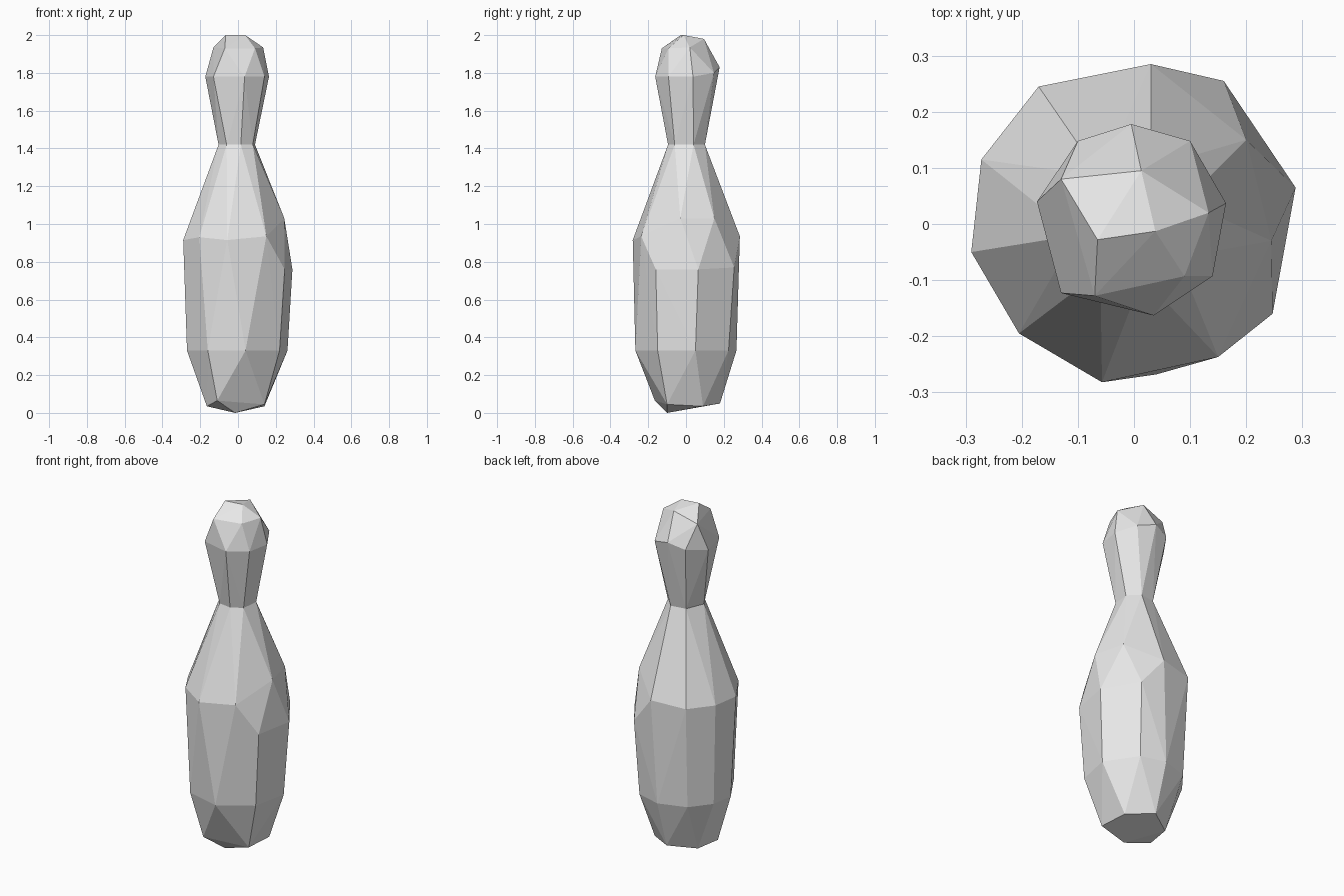
import bpy, bmesh

if "Cube" in bpy.data.objects:
    bpy.data.objects.remove(bpy.data.objects["Cube"])

white = bpy.data.materials.new("pale grey")
white.diffuse_color = (0.8, 0.8, 0.8, 1)
white.use_nodes = True
white.node_tree.nodes["Principled BSDF"].inputs["Base Color"].default_value = white.diffuse_color

NECK_Z = 1.42

# irregular faceted rings, from bottom to top
base = [(-.165, -.06, .035), (-.11, -.165, .065), (-.015, -.1, 0), (.14, -.1, .045),
        (.14, .09, .035), (0, .18, .05), (-.14, .09, .035)]
lower = [(x, y, .33) for x, y in
         [(-.27, -.03), (-.16, -.215), (.04, -.268), (.22, -.15), (.262, .05),
          (.145, .225), (0, .267), (-.16, .215), (-.25, .1)]]
belly = [(-.29, -.05, .915), (-.205, -.195, .93), (-.057, -.282, .915), (.15, -.237, .935),
         (.247, -.16, .76), (.288, .065, .76), (.16, .255, .77), (.03, .285, .935),
         (-.17, .245, .92), (-.272, .115, .92), (.245, -.03, 1.03), (.2, .15, 1.03)]
neck = [(x, y, NECK_Z) for x, y in
        [(-.103, -.02), (-.06, -.085), (.015, -.095), (.078, -.06),
         (.09, .04), (.03, .1), (-.06, .085)]]
cheeks = [(-.173, .04, 1.78), (-.13, -.123, 1.78), (.035, -.163, 1.78), (.14, -.093, 1.78),
          (.164, .037, 1.78), (.1, .148, 1.8), (-.005, .178, 1.83), (-.1, .148, 1.8)]
crown = [(-.13, .08, 1.935), (-.07, -.128, 1.93), (.09, -.093, 1.93), (.133, .02, 1.935),
         (-.065, -.028, 2.0), (.038, -.013, 2.0), (.013, .095, 1.98)]


def add_hull(target, points):
    """Wrap points in a convex skin, left open at the neck."""
    bm = bmesh.new()
    for p in points:
        bm.verts.new(p)
    bmesh.ops.convex_hull(bm, input=bm.verts[:])
    caps = [f for f in bm.faces if all(abs(v.co.z - NECK_Z) < 1e-4 for v in f.verts)]
    bmesh.ops.delete(bm, geom=caps, context='FACES')
    loose = [v for v in bm.verts if not v.link_faces]
    bmesh.ops.delete(bm, geom=loose, context='VERTS')
    tmp = bpy.data.meshes.new("tmp")
    bm.to_mesh(tmp)
    bm.free()
    target.from_mesh(tmp)
    bpy.data.meshes.remove(tmp)


# body and head welded together at the neck
pin = bmesh.new()
add_hull(pin, base + lower + belly + neck)
add_hull(pin, neck + cheeks + crown)
bmesh.ops.remove_doubles(pin, verts=pin.verts[:], dist=0.001)
bmesh.ops.recalc_face_normals(pin, faces=pin.faces[:])

mesh = bpy.data.meshes.new("bowling_pin")
pin.to_mesh(mesh)
pin.free()
mesh.materials.append(white)
obj = bpy.data.objects.new("bowling_pin", mesh)
bpy.context.collection.objects.link(obj)
